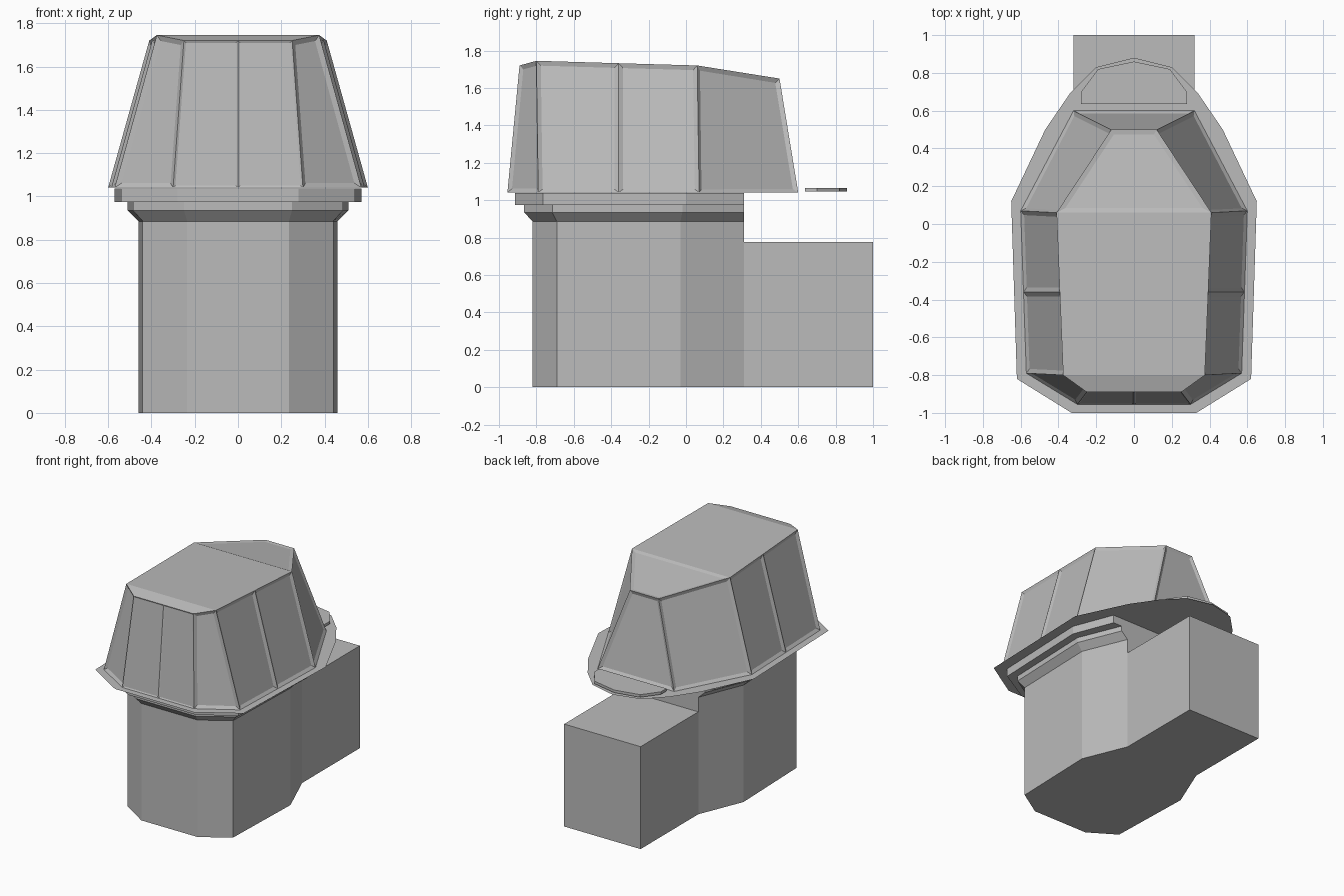
import bpy
import bmesh

cube = bpy.data.objects.get("Cube")
if cube:
    bpy.data.objects.remove(cube, do_unlink=True)

GREY = (0.5, 0.5, 0.5, 1.0)
grey = bpy.data.materials.new("plain grey")
grey.use_nodes = True
grey.diffuse_color = GREY
grey.node_tree.nodes["Principled BSDF"].inputs["Base Color"].default_value = GREY


def finish(bm, name):
    bm.normal_update()
    mesh = bpy.data.meshes.new(name)
    bm.to_mesh(mesh)
    bm.free()
    mesh.materials.append(grey)
    obj = bpy.data.objects.new(name, mesh)
    bpy.context.collection.objects.link(obj)
    return obj


def mirrored(half):
    """Close a right-hand (+x) outline, listed front to back, across x = 0."""
    return half + [(-x, y) for x, y in reversed(half) if x > 0]


def loft(name, rings):
    """Closed solid through a stack of (height, half outline) rings."""
    bm = bmesh.new()
    loops = [[bm.verts.new((x, y, z)) for x, y in mirrored(half)] for z, half in rings]
    for low, high in zip(loops, loops[1:]):
        n = len(low)
        for i in range(n):
            j = (i + 1) % n
            bm.faces.new((low[i], low[j], high[j], high[i]))
    bm.faces.new(loops[0][::-1])
    bm.faces.new(loops[-1])
    bmesh.ops.recalc_face_normals(bm, faces=bm.faces)
    return finish(bm, name)


# Tower body with its flared, stepped collar
shaft = [(0.235, -0.82), (0.44, -0.69), (0.46, -0.03), (0.32, 0.31)]
step_1 = [(0.25, -0.865), (0.485, -0.715), (0.51, -0.02), (0.375, 0.31)]
step_2 = [(0.28, -0.915), (0.54, -0.765), (0.57, 0.0), (0.45, 0.31)]
loft("tower_body", [(0, shaft), (0.885, shaft), (0.935, step_1), (0.975, step_1),
                    (0.975, step_2), (1.037, step_2)])

# Rear annex block
annex = [(0.32, 0.31), (0.32, 1.0)]
loft("rear_annex", [(0, annex), (0.775, annex)])

# Thin walkway sheet around the cab
bm = bmesh.new()
deck = [(0.33, -1.0), (0.62, -0.82), (0.65, 0.12), (0.47, 0.5),
        (0.34, 0.69), (0.2, 0.83), (0, 0.88)]
bm.faces.new([bm.verts.new((x, y, 1.038)) for x, y in mirrored(deck)])
finish(bm, "walkway")

# Raised pad on the rear of the walkway
pad = [(0.28, 0.635), (0.28, 0.7), (0.19, 0.82), (0, 0.86)]
loft("rear_pad", [(1.045, pad), (1.065, pad)])

# Cab: sloping glazed walls and a faceted roof
bm = bmesh.new()
low = [(0, -0.955), (0.3, -0.955), (0.57, -0.79), (0.585, -0.36), (0.6, 0.07), (0.32, 0.6)]
high = [(0, -0.89, 1.72), (0.25, -0.89, 1.72), (0.375, -0.8, 1.745),
        (0.393, -0.36, 1.732), (0.41, 0.06, 1.72), (0.12, 0.5, 1.65)]
windows, front_panes = [], []
tops = {}
bottoms = {}
for side in (1, -1):
    for i, ((x, y), (u, v, w)) in enumerate(zip(low, high)):
        if side < 0 and i == 0:
            bottoms[side, i], tops[side, i] = bottoms[1, i], tops[1, i]
        else:
            bottoms[side, i] = bm.verts.new((side * x, y, 1.04))
            tops[side, i] = bm.verts.new((side * u, v, w))
    for i in range(len(low) - 1):
        quad = [bottoms[side, i], bottoms[side, i + 1], tops[side, i + 1], tops[side, i]]
        face = bm.faces.new(quad[::side])
        (front_panes if i == 0 else windows).append(face)
R = [tops[1, i] for i in range(6)]
L = [tops[-1, i] for i in range(6)]
bm.faces.new((R[0], R[1], R[2], L[2], L[1]))
for i in (2, 3):
    bm.faces.new((R[i], R[i + 1], L[i + 1], L[i]))
roof_panel = bm.faces.new((R[4], R[5], L[5], L[4]))
windows.append(bm.faces.new((bottoms[1, 5], bottoms[-1, 5], L[5], R[5])))
bm.normal_update()

# Recessed panes and the recessed rear roof panel
for faces, border, depth in ((windows, 0.023, -0.012), (front_panes, 0.01, -0.005),
                             ([roof_panel], 0.025, -0.006)):
    bmesh.ops.inset_individual(bm, faces=faces, thickness=border, depth=depth,
                               use_even_offset=True)
finish(bm, "cab")
